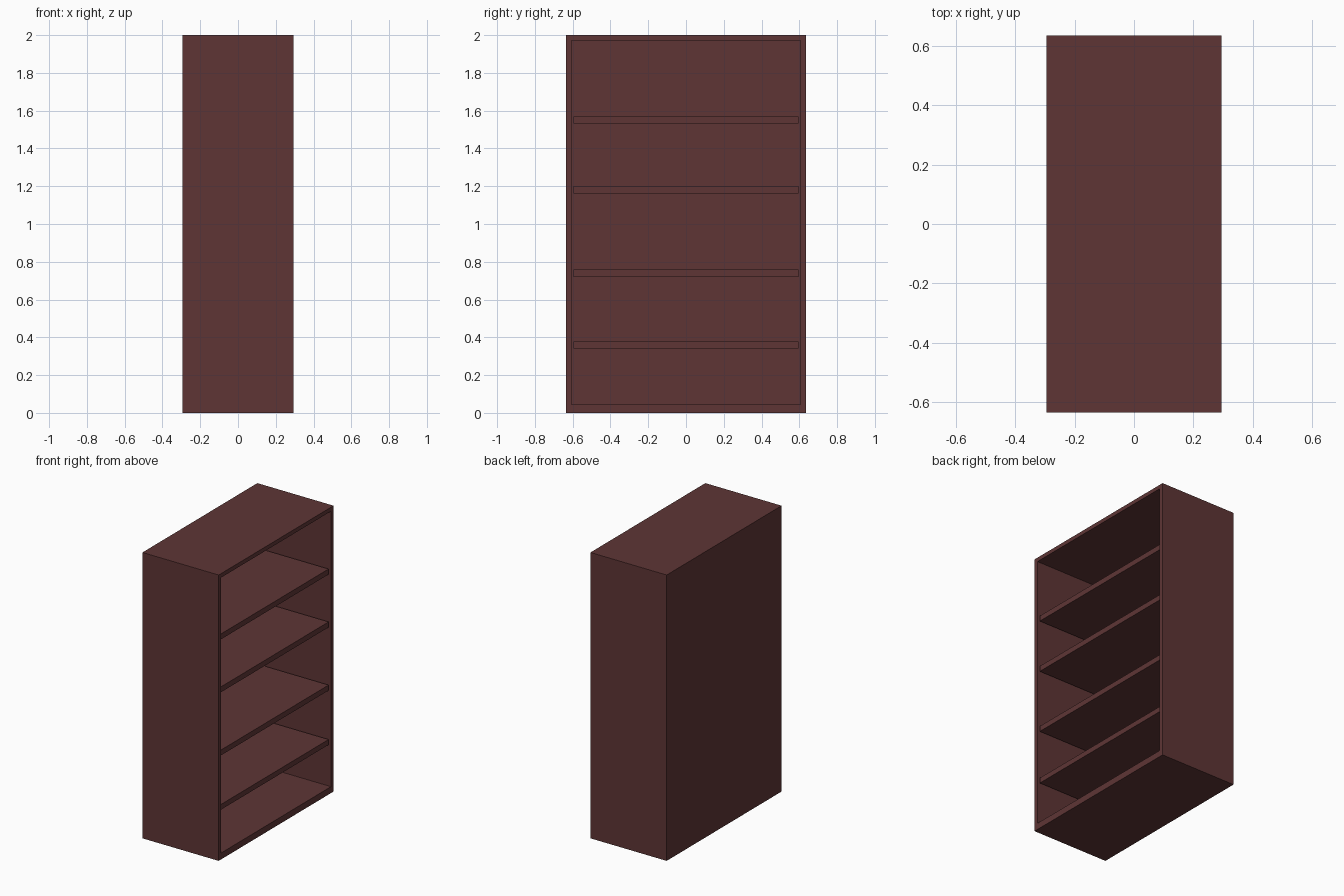
import bpy, bmesh
from mathutils import Vector

if "Cube" in bpy.data.objects:
    bpy.data.objects.remove(bpy.data.objects["Cube"])

W, D, H = 0.59, 1.27, 2.0        # x, y, z size; the open side faces +x
WALL, BASE, BACK = 0.04, 0.045, 0.03
RECESS = 0.01                    # shelves sit slightly behind the frame

wood = bpy.data.materials.new("dark_red_wood")
wood.diffuse_color = (0.112, 0.036, 0.036, 1)
wood.use_nodes = True
wood.node_tree.nodes["Principled BSDF"].inputs["Base Color"].default_value = wood.diffuse_color


def new_box(lo, hi):
    bm = bmesh.new()
    bmesh.ops.create_cube(bm, size=1)
    lo, hi = Vector(lo), Vector(hi)
    for v in bm.verts:
        v.co = Vector(hi[i] if v.co[i] > 0 else lo[i] for i in range(3))
    return bm


def finish(bm, name):
    bm.normal_update()
    mesh = bpy.data.meshes.new(name)
    bm.to_mesh(mesh)
    bm.free()
    mesh.materials.append(wood)
    obj = bpy.data.objects.new(name, mesh)
    bpy.context.collection.objects.link(obj)
    return obj


# Cabinet case: solid box with the +x face inset and pushed in to the back panel
bm = new_box((-W / 2, -D / 2, 0), (W / 2, D / 2, H))
bm.normal_update()
front = max(bm.faces, key=lambda f: f.normal.x)
bmesh.ops.inset_region(bm, faces=[front], thickness=WALL)
for v in front.verts:
    if v.co.z < H / 2:
        v.co.z = BASE
pushed = bmesh.ops.extrude_discrete_faces(bm, faces=[front])["faces"][0]
for v in pushed.verts:
    v.co.x = -W / 2 + BACK
finish(bm, "cabinet_case")

# Four shelves spanning between the side walls
for i, (z0, z1) in enumerate([(0.34, 0.377), (0.72, 0.758), (1.162, 1.2), (1.532, 1.57)]):
    finish(new_box((-W / 2 + BACK, -D / 2 + WALL, z0),
                   (W / 2 - RECESS, D / 2 - WALL, z1)), f"shelf_{i + 1}")
